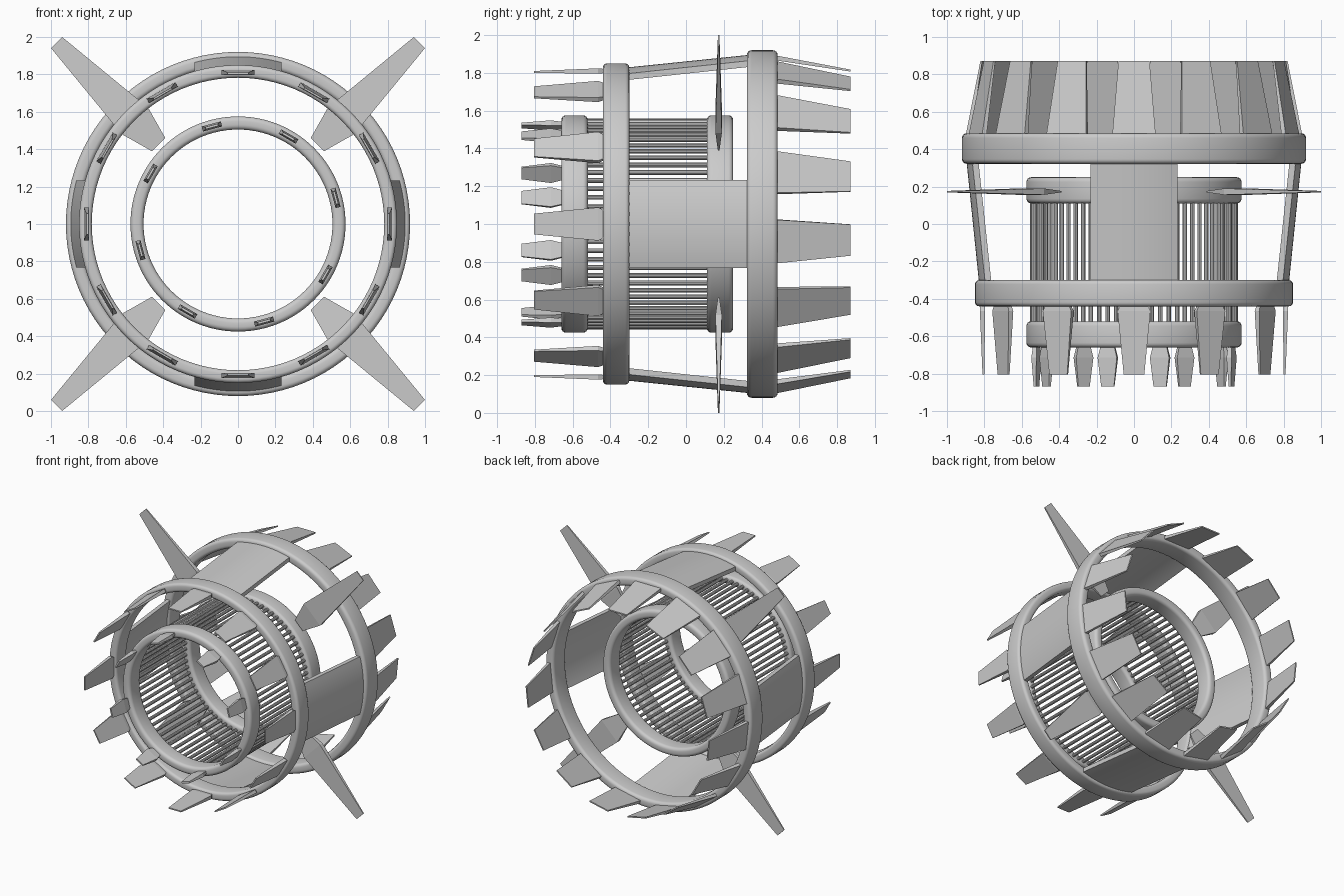
import bpy, bmesh
from math import pi, cos, sin, sqrt, radians
from mathutils import Matrix, Vector

if "Cube" in bpy.data.objects:
    bpy.data.objects.remove(bpy.data.objects["Cube"])

CENTRE = Matrix.Translation((0, 0, 1.0))


def add(name, mesh, matrix=CENTRE):
    ob = bpy.data.objects.new(name, mesh)
    ob.matrix_world = matrix
    bpy.context.collection.objects.link(ob)
    return ob


def finish(bm, name, smooth=False):
    bmesh.ops.recalc_face_normals(bm, faces=bm.faces[:])
    for f in bm.faces:
        f.smooth = smooth
    mesh = bpy.data.meshes.new(name)
    bm.to_mesh(mesh)
    bm.free()
    if smooth:
        mesh.set_sharp_from_angle(angle=radians(35))
    return mesh


def around(angle):
    """Turn local +Z to the given angle in the front view."""
    return CENTRE @ Matrix.Rotation(pi / 2 - radians(angle), 4, 'Y')


def ring(name, r_in, r_out, y0, y1, bevel, segs=96):
    """Round-cornered band lathed about the y axis."""
    profile = []
    for cr, cy, start in ((r_out - bevel, y1 - bevel, 0), (r_in + bevel, y1 - bevel, 90),
                          (r_in + bevel, y0 + bevel, 180), (r_out - bevel, y0 + bevel, 270)):
        for k in range(5):
            a = radians(start + 22.5 * k)
            profile.append((cr + bevel * cos(a), cy + bevel * sin(a)))
    bm = bmesh.new()
    loops = [[bm.verts.new((r * cos(t), y, r * sin(t))) for r, y in profile]
             for t in (2 * pi * i / segs for i in range(segs))]
    n = len(profile)
    for i in range(segs):
        a, b = loops[i], loops[(i + 1) % segs]
        for j in range(n):
            k = (j + 1) % n
            bm.faces.new((a[j], a[k], b[k], b[j]))
    add(name, finish(bm, name, True))


def blade_mesh(name, sections):
    """Flat fin along y; sections are (y, z, half width, half thickness)."""
    bm = bmesh.new()
    rows = [[bm.verts.new(p) for p in ((-w, y, z - t), (w, y, z - t), (w, y, z + t), (-w, y, z + t))]
            for y, z, w, t in sections]
    for a, b in zip(rows, rows[1:]):
        for j in range(4):
            k = (j + 1) % 4
            bm.faces.new((a[j], a[k], b[k], b[j]))
    bm.faces.new(rows[0])
    bm.faces.new(rows[-1])
    return finish(bm, name)


def fin_row(name, sections, count, start):
    mesh = blade_mesh(name, sections)
    for i in range(count):
        add(f"{name}_{i + 1}", mesh, around(start + 360 * i / count))


# Rings
ring("inner_front_ring", 0.505, 0.575, -0.66, -0.52, 0.025)
ring("inner_rear_ring", 0.505, 0.575, 0.11, 0.25, 0.025)
ring("middle_ring", 0.782, 0.85, -0.44, -0.30, 0.022)
ring("rear_ring", 0.845, 0.92, 0.322, 0.485, 0.025)

# Cage rods between the inner rings
bm = bmesh.new()
for i in range(72):
    a = 2 * pi * i / 72
    m = Matrix.Translation((0.545 * cos(a), -0.205, 0.545 * sin(a))) @ Matrix.Rotation(pi / 2, 4, 'X')
    bmesh.ops.create_cone(bm, cap_ends=True, segments=10, radius1=0.0125, radius2=0.0125,
                          depth=0.70, matrix=m)
add("cage_rods", finish(bm, "cage_rods", True))

# Curved panels joining the middle and rear rings
bm = bmesh.new()
cols = []
for i in range(17):
    x = -0.232 + 0.464 * i / 16
    pts = ((-0.33, 0.795), (0.35, 0.865), (0.35, 0.897), (-0.33, 0.827))
    cols.append([bm.verts.new((x, y, sqrt(r * r - x * x))) for y, r in pts])
for a, b in zip(cols, cols[1:]):
    for j in range(4):
        k = (j + 1) % 4
        bm.faces.new((a[j], a[k], b[k], b[j]))
bm.faces.new(cols[0])
bm.faces.new(cols[-1])
panel = finish(bm, "panel", True)
for i in range(4):
    add(f"panel_{i + 1}", panel, around(90 * i))

# Fins on each ring
fin_row("inner_fin", [(-0.63, 0.54, 0.032, 0.008), (-0.715, 0.54, 0.053, 0.014),
                      (-0.87, 0.54, 0.035, 0.006)], 8, 15)
fin_row("middle_fin", [(-0.40, 0.81, 0.055, 0.008), (-0.465, 0.81, 0.088, 0.014),
                       (-0.805, 0.805, 0.055, 0.005)], 12, 0)
fin_row("rear_fin", [(0.35, 0.895, 0.07, 0.008), (0.43, 0.887, 0.12, 0.014),
                     (0.872, 0.812, 0.083, 0.005)], 15, 90)

# Long diagonal vanes
vane = blade_mesh("vane", [(0.60, 0, 0.05, 0.004), (0.78, 0, 0.1, 0.017), (1.372, 0, 0.042, 0.004)])
for i in range(4):
    add(f"vane_{i + 1}", vane, around(45 + 90 * i) @ Matrix.Translation((0, 0.173, 0))
        @ Matrix.Rotation(pi / 2, 4, 'X'))
